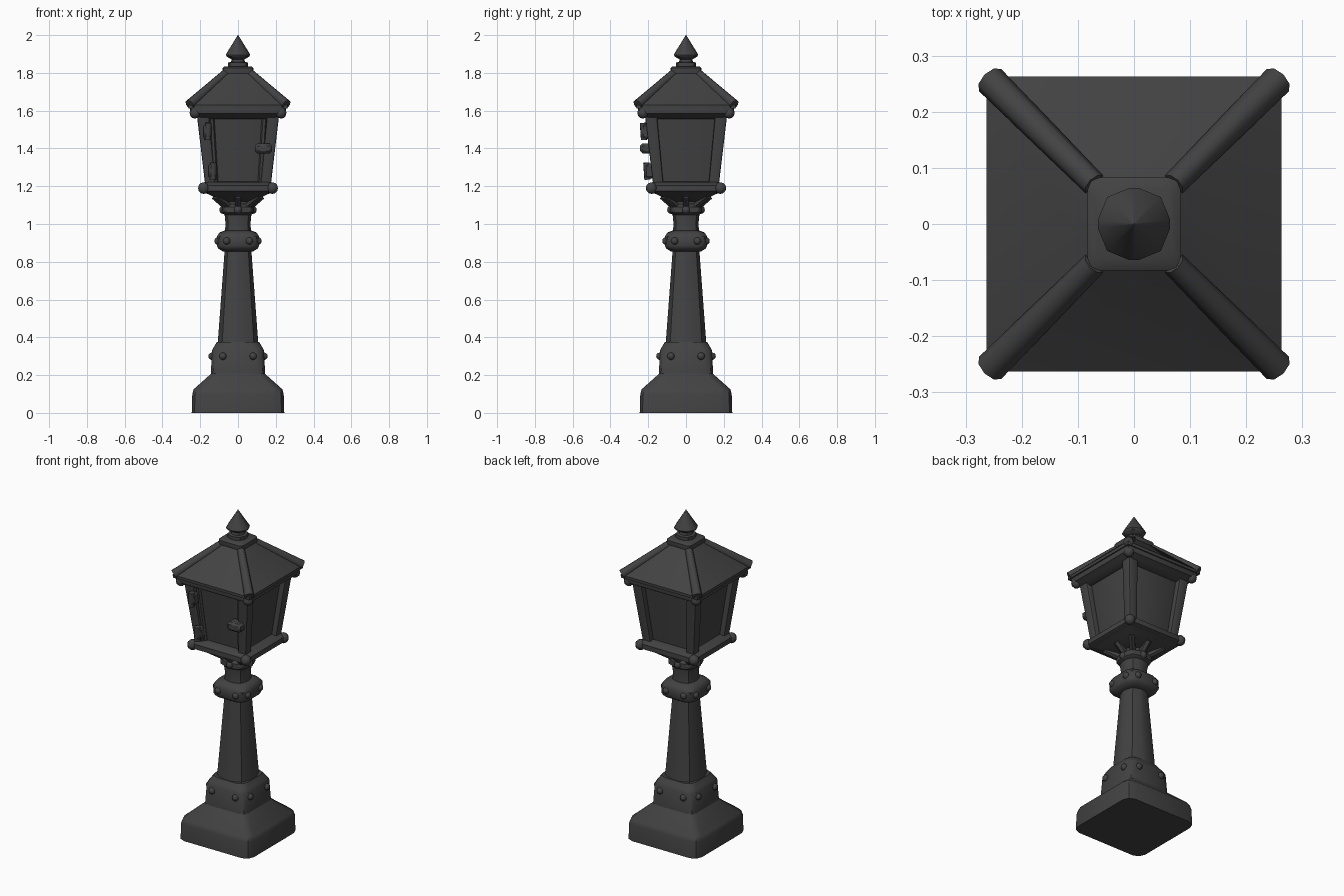
import bpy, bmesh, math
from mathutils import Vector

if "Cube" in bpy.data.objects:
    bpy.data.objects.remove(bpy.data.objects["Cube"])

iron = bpy.data.materials.new("dark iron")
iron.diffuse_color = (0.055, 0.055, 0.055, 1)
iron.use_nodes = True
iron.node_tree.nodes["Principled BSDF"].inputs["Base Color"].default_value = iron.diffuse_color


def finish(name, bm, angle=40):
    bmesh.ops.recalc_face_normals(bm, faces=bm.faces)
    me = bpy.data.meshes.new(name)
    bm.to_mesh(me)
    bm.free()
    me.materials.append(iron)
    ob = bpy.data.objects.new(name, me)
    bpy.context.collection.objects.link(ob)
    bpy.ops.object.select_all(action='DESELECT')
    ob.select_set(True)
    bpy.context.view_layer.objects.active = ob
    bpy.ops.object.shade_smooth_by_angle(angle=math.radians(angle))
    return ob


def loft(name, rings, angle=40):
    """Stack of rounded squares: (z, half width, corner radius, centre x, centre y)."""
    bm = bmesh.new()
    loops = []
    for z, h, c, *o in rings:
        cx, cy = o if o else (0, 0)
        loop = []
        for q in range(4):
            a0 = q * math.pi / 2
            sx, sy = (1, 1, -1, -1)[q], (1, -1, -1, 1)[(q + 0) % 4]
            sx, sy = [(1, 1), (-1, 1), (-1, -1), (1, -1)][q]
            for k in range(3):
                a = a0 + k * math.pi / 4
                loop.append(bm.verts.new((cx + sx * (h - c) + c * math.cos(a),
                                          cy + sy * (h - c) + c * math.sin(a), z)))
        loops.append(loop)
    for a, b in zip(loops, loops[1:]):
        n = len(a)
        for i in range(n):
            bm.faces.new((a[i], a[(i + 1) % n], b[(i + 1) % n], b[i]))
    bm.faces.new(loops[0])
    bm.faces.new(loops[-1])
    return finish(name, bm, angle)


def rod(name, p1, p2, r1, r2, segs=8):
    p1, p2 = Vector(p1), Vector(p2)
    bm = bmesh.new()
    bmesh.ops.create_cone(bm, cap_ends=True, segments=segs, radius1=r1, radius2=r2,
                          depth=(p2 - p1).length)
    rot = (p2 - p1).to_track_quat('Z', 'Y').to_matrix()
    for v in bm.verts:
        v.co = rot @ v.co + (p1 + p2) / 2
    return finish(name, bm, 50)


def ball(name, p, r):
    bm = bmesh.new()
    bmesh.ops.create_uvsphere(bm, u_segments=10, v_segments=6, radius=r)
    bmesh.ops.translate(bm, verts=bm.verts, vec=p)
    return finish(name, bm, 60)


def box(name, centre, size, bev=0.008):
    bm = bmesh.new()
    bmesh.ops.create_cube(bm, size=1)
    for v in bm.verts:
        v.co = Vector([v.co[i] * size[i] + centre[i] for i in range(3)])
    bmesh.ops.bevel(bm, geom=bm.edges[:], offset=bev, segments=1, affect='EDGES')
    return finish(name, bm)


# foot, pedestal, shaft and collar
loft("plinth", [(0, .245, .05), (.10, .242, .05), (.125, .235, .05),
                (.205, .145, .04), (.22, .14, .04)])
loft("pedestal", [(.20, .144, .04), (.33, .138, .045), (.345, .13, .045), (.375, .112, .05)])
loft("shaft", [(.36, .108, .08), (.87, .07, .055)])
loft("collar", [(.855, .08, .045), (.87, .105, .045), (.885, .111, .045),
                (.935, .111, .045), (.955, .098, .045), (.965, .072, .045)])
loft("neck", [(.95, .07, .05), (1.0, .066, .05), (1.06, .072, .05)])
loft("neck_ring", [(1.045, .068, .05), (1.06, .084, .05), (1.09, .084, .05),
                   (1.105, .066, .05), (1.17, .07, .05)])

# rivets on the pedestal and collar
for z, off, face, r in ((.30, .08, .138, .02), (.91, .06, .106, .02)):
    for s in (-1, 1):
        for t in (-1, 1):
            ball("rivet", (s * off, t * face, z), r)
            ball("rivet", (t * face, s * off, z), r)

# brackets and balls under the lantern
for k in range(8):
    a = k * math.pi / 4
    d = Vector((math.cos(a), math.sin(a), 0))
    far = .125 if k % 2 == 0 else .165
    up = Vector((0, 0, 1))
    rod("bracket", d * .06 + up * 1.09, d * far + up * 1.15, .018, .02, 6)
    ball("bracket_ball", d * .078 + up * 1.075, .022)

# lantern body
loft("lantern_floor", [(1.12, .08, .03), (1.15, .14, .02), (1.17, .185, .02)])
loft("lower_rail", [(1.165, .18, .02), (1.175, .198, .02), (1.205, .198, .02),
                    (1.222, .175, .02), (1.225, .14, .02)])
loft("glass_body", [(1.20, .142, .005), (1.58, .184, .005)], 30)
loft("upper_rail", [(1.555, .20, .02), (1.57, .225, .02), (1.585, .25, .02),
                    (1.61, .255, .02), (1.63, .25, .02)])
for sx in (-1, 1):
    for sy in (-1, 1):
        loft("corner_post", [(1.19, .027, .008, sx * .145, sy * .145),
                             (1.58, .032, .008, sx * .186, sy * .186)])
        ball("lower_corner_ball", (sx * .182, sy * .182, 1.19), .031)
        ball("upper_corner_ball", (sx * .228, sy * .228, 1.588), .03)
        # roof ridges
        rod("roof_ridge", (sx * .256, sy * .256, 1.632), (sx * .07, sy * .07, 1.795), .028, .022)

# front door: hinges on the left, latch on the right
for s in (-1, 1):
    rod("door_stile", (s * .118, -.148, 1.21), (s * .14, -.186, 1.57), .014, .014, 6)
for x, y, z in ((-.16, -.208, 1.49), (-.133, -.19, 1.28)):
    box("hinge", (x, y, z), (.045, .06, .08), .012)
    rod("hinge_pin", (x, y - .014, z - .045), (x + .004, y - .02, z + .045), .017, .017)
box("latch", (.135, -.205, 1.40), (.09, .075, .052), .012)

# roof, cap and finial
loft("roof", [(1.612, .262, .004), (1.63, .263, .004), (1.805, .075, .004)], 25)
loft("roof_cap", [(1.79, .08, .02), (1.80, .083, .022), (1.825, .083, .022), (1.835, .07, .025)])
loft("finial", [(1.83, .053, .04), (1.855, .053, .04), (1.858, .037, .03), (1.872, .034, .03),
                (1.886, .06, .05), (1.895, .064, .055), (1.905, .06, .055), (2.0, .001, .001)])
